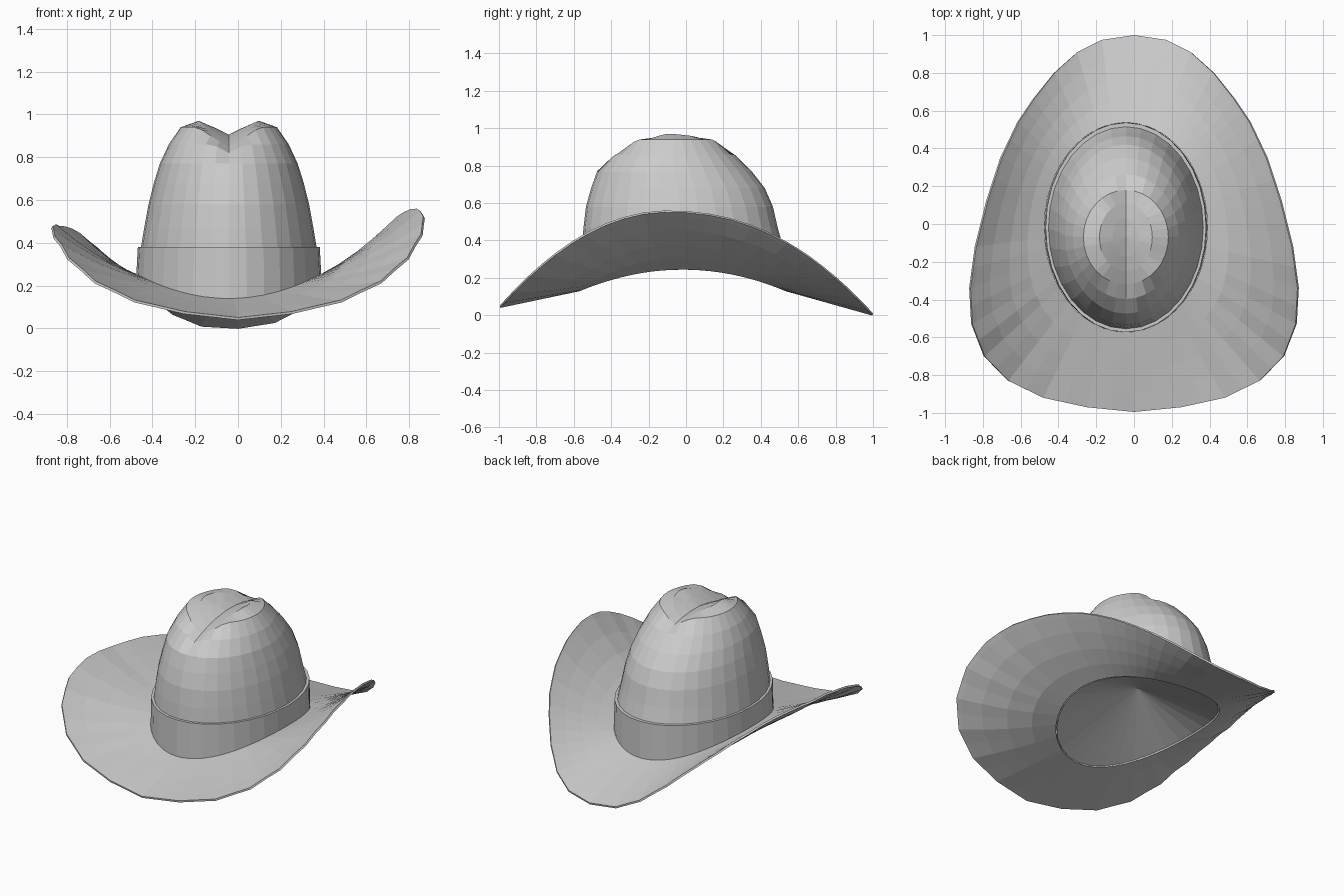
import bpy, bmesh
from math import sin, cos, pi, atan2

cube = bpy.data.objects.get("Cube")
if cube:
    bpy.data.objects.remove(cube)

felt = bpy.data.materials.new("grey_felt")
felt.use_nodes = True
GREY = (0.6, 0.6, 0.6, 1)
felt.diffuse_color = GREY
felt.node_tree.nodes["Principled BSDF"].inputs["Base Color"].default_value = GREY

CX, CY = -0.043, -0.018        # crown centre
HX, HY = 0.432, 0.555          # crown opening half widths
SEGS = 32
ANGLES = [2 * pi * i / SEGS for i in range(SEGS)]


def loft(name, rings, apex_first=None, apex_last=None):
    """Skin a stack of closed rings, optionally closing the ends with fans."""
    bm = bmesh.new()
    loops = [[bm.verts.new(p) for p in ring] for ring in rings]
    n = len(rings[0])
    for a, b in zip(loops, loops[1:]):
        for i in range(n):
            j = (i + 1) % n
            bm.faces.new((a[i], a[j], b[j], b[i]))
    for apex, loop in ((apex_first, loops[0]), (apex_last, loops[-1])):
        if apex:
            tip = bm.verts.new(apex)
            for i in range(n):
                bm.faces.new((loop[i], loop[(i + 1) % n], tip))
    bmesh.ops.recalc_face_normals(bm, faces=bm.faces)
    mesh = bpy.data.meshes.new(name)
    bm.to_mesh(mesh)
    bm.free()
    mesh.materials.append(felt)
    obj = bpy.data.objects.new(name, mesh)
    bpy.context.collection.objects.link(obj)
    return obj


def saddle(t):
    """Height of the opening, raised at both sides."""
    return 0.14 + 0.115 * cos(t) ** 2


def ellipse(t, hx, hy, cy=CY):
    return CX + hx * cos(t), cy + hy * sin(t)


# Brim: outline swept up at the sides, skinned inward to the opening
def edge_height(x, y):
    d = y + 0.1
    z = 0.56 - (0.635 * d * d if d < 0 else 0.55 * (d / 1.1) ** 2.2)
    lean = min(1, max(0, (y + 0.6) / 0.5))
    return z - 0.1 * max(0, -x) * lean


half = [(0, -0.995), (0.25, -0.97), (0.48, -0.92), (0.665, -0.83), (0.79, -0.7),
        (0.855, -0.53), (0.865, -0.34), (0.835, -0.12), (0.775, 0.12), (0.7, 0.35),
        (0.61, 0.54), (0.53, 0.66), (0.42, 0.8), (0.3, 0.91), (0.17, 0.975), (0, 1)]
corners = half + [(-x, y) for x, y in half[-2:0:-1]]
outline = []
for (x0, y0), (x1, y1) in zip(corners, corners[1:] + corners[:1]):
    outline += [(x0, y0), ((x0 + x1) / 2, (y0 + y1) / 2)]

brim_rings = []
for f in (0, 0.25, 0.5, 0.75, 0.95, 1):
    ring = []
    for x, y in outline:
        t = atan2((y - CY) / HY, (x - CX) / HX)
        ix, iy = ellipse(t, HX, HY)
        iz = saddle(t)
        sag = 0.1 * f * (1 - f) * cos(t) ** 2
        ring.append((ix + (x - ix) * f, iy + (y - iy) * f,
                     iz + (edge_height(x, y) - iz) * f - sag))
    brim_rings.append(ring)
brim = loft("brim", brim_rings)
# Face the sheet upward so its thickness grows downward
if sum(p.normal.z for p in brim.data.polygons) < 0:
    brim.data.flip_normals()
thick = brim.modifiers.new("thickness", 'SOLIDIFY')
thick.thickness = 0.012
thick.offset = -1

# Crown: stacked ellipses with a lengthwise crease pressed into the top
profile = [(0.38, 0.41, 0.535, -0.02), (0.47, 0.395, 0.519, -0.029),
           (0.58, 0.375, 0.5, -0.035), (0.68, 0.35, 0.464, -0.043),
           (0.77, 0.322, 0.413, -0.062), (0.86, 0.28, 0.33, -0.067),
           (0.94, 0.225, 0.25, -0.07), (0.975, 0.14, 0.18, -0.07),
           (0.98, 0.07, 0.1, -0.07)]


def dent(x, y):
    """Upper limit of the crown: a roof sloping back, split by a valley."""
    valley = 0.905 - 0.6 * (y + 0.02) ** 2 + 0.5 * abs(x - CX)
    return min(valley, 0.97 - 0.11 * (y + 0.07))


crown_rings = [[(*ellipse(t, 0.428, 0.55), saddle(t) - 0.006) for t in ANGLES]]
for z, hx, hy, cy in profile:
    pts = [ellipse(t, hx, hy, cy) for t in ANGLES]
    crown_rings.append([(x, y, min(z, dent(x, y))) for x, y in pts])
# The underside is closed by a shallow lining cone
loft("crown", crown_rings, (CX, CY, 0.4), (CX, -0.07, 0.905))

# Hat band: thin sleeve around the foot of the crown
loft("hat_band", [
    [(*ellipse(t, HX, HY), saddle(t) - 0.005) for t in ANGLES],
    [(*ellipse(t, 0.425, 0.555), 0.38) for t in ANGLES],
    [(*ellipse(t, 0.405, 0.53), 0.38) for t in ANGLES]])
